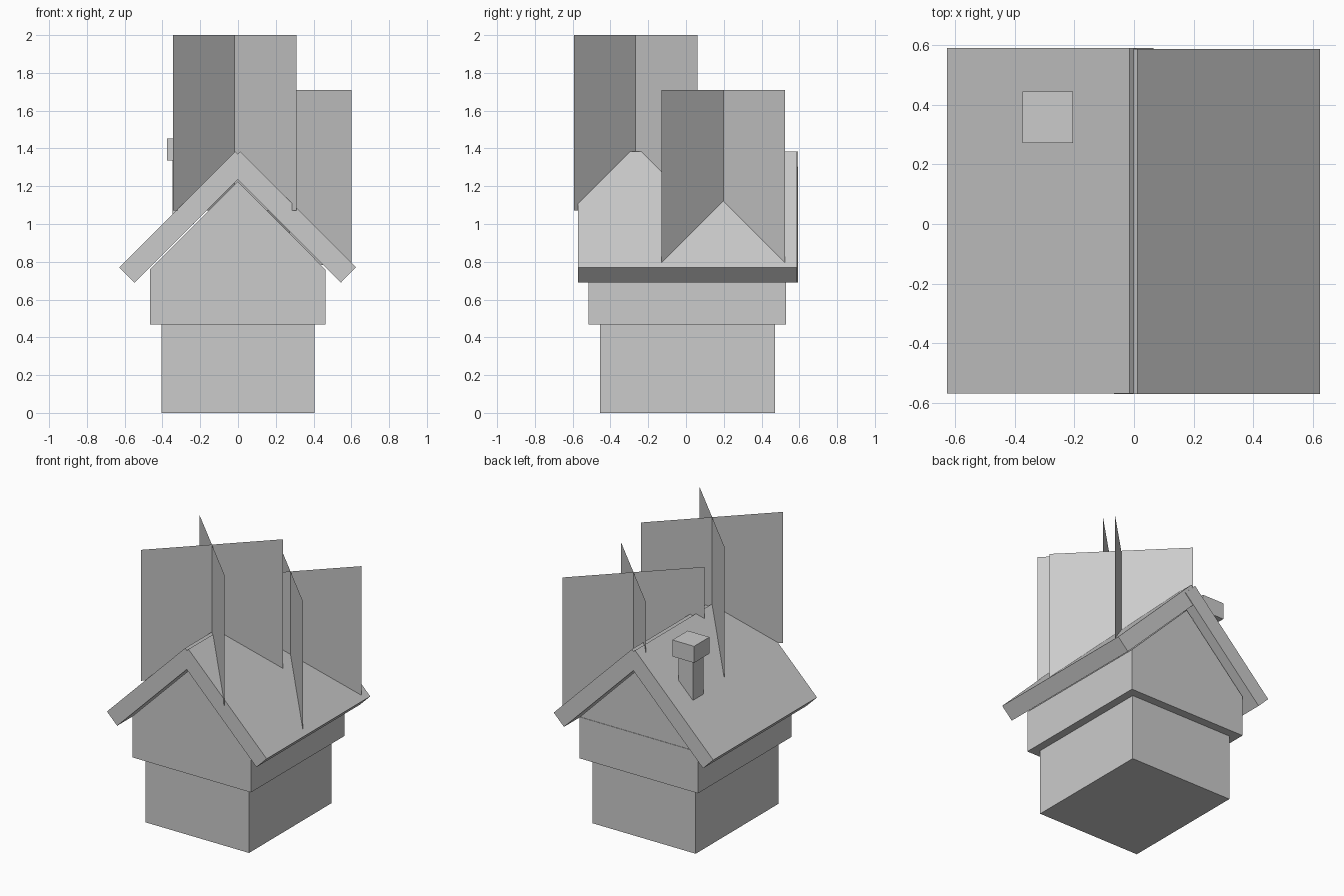
import bpy
from mathutils import Vector

if "Cube" in bpy.data.objects:
    bpy.data.objects.remove(bpy.data.objects["Cube"])

GREY = (0.6, 0.6, 0.6, 1)
grey = bpy.data.materials.new("plain grey")
grey.use_nodes = True
grey.diffuse_color = GREY
grey.node_tree.nodes["Principled BSDF"].inputs["Base Color"].default_value = GREY


def make(name, verts, faces):
    mesh = bpy.data.meshes.new(name)
    mesh.from_pydata(verts, [], faces)
    mesh.materials.append(grey)
    obj = bpy.data.objects.new(name, mesh)
    bpy.context.collection.objects.link(obj)
    return obj


def extrude_y(name, profile, y0, y1):
    """Closed prism from an x-z profile, counter-clockwise seen from the front."""
    n = len(profile)
    verts = [(x, y, z) for y in (y0, y1) for x, z in profile]
    faces = [list(range(n)), list(range(2 * n - 1, n - 1, -1))]
    faces += [(i, i + n, (i + 1) % n + n, (i + 1) % n) for i in range(n)]
    return make(name, verts, faces)


def box(name, x0, x1, y0, y1, z0, z1):
    return extrude_y(name, [(x0, z0), (x1, z0), (x1, z1), (x0, z1)], y0, y1)


def crossed_panels(name, cx, cy, half, z0, z1):
    """Two thin upright sheets crossing on their diagonals."""
    for label, s in (("a", 1), ("b", -1)):
        ends = [(cx - half, cy - half * s), (cx + half, cy + half * s)]
        verts = [(x, y, z) for z in (z0, z1) for x, y in ends]
        make(f"{name}_{label}", verts, [(0, 1, 3, 2)])


# House body
box("lower_walls", -0.405, 0.405, -0.455, 0.47, 0, 0.467)
box("upper_walls", -0.465, 0.462, -0.515, 0.53, 0.467, 0.76)
extrude_y("gable", [(-0.465, 0.76), (0.462, 0.76), (0, 1.225)], -0.515, 0.527)

# Roof slabs, crossing at the ridge
THICK = 0.08
for name, s, eave, ridge, y0, y1 in (
        ("roof_slab_right", -1, 0.628, 0.015, -0.57, 0.592),
        ("roof_slab_left", 1, 0.625, 0.012, -0.572, 0.588)):
    outline = [(eave, 0.77), (ridge, 1.383),
               (ridge - THICK, 1.383 - THICK), (eave - THICK, 0.77 - THICK)]
    outline = [(s * x, z) for x, z in outline]
    extrude_y(name, outline if s > 0 else outline[::-1], y0, y1)

# Chimney
box("chimney_shaft", -0.347, -0.233, 0.302, 0.418, 1.0, 1.335)
box("chimney_cap", -0.375, -0.205, 0.273, 0.445, 1.335, 1.452)

# Crossed sheets standing on the roof
crossed_panels("tall_panel", -0.018, -0.267, 0.327, 1.072, 2.0)
crossed_panels("short_panel", 0.273, 0.198, 0.327, 0.782, 1.71)
